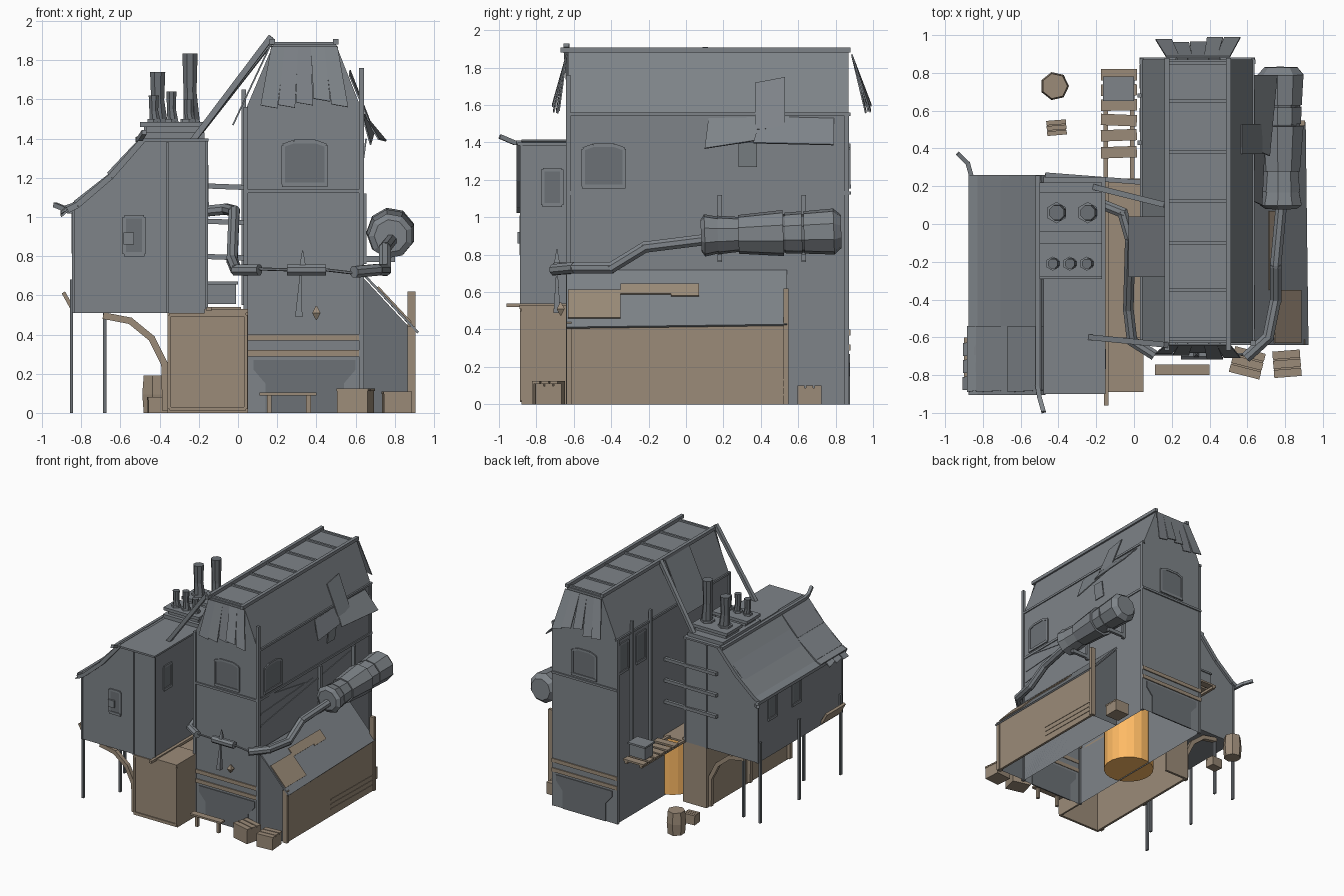
import bpy, bmesh, math, random
from mathutils import Vector as V

random.seed(4)

def material(name, rgb):
    m = bpy.data.materials.new(name)
    m.diffuse_color = (*rgb, 1)
    return m

SLATE = material("slate", (0.21, 0.23, 0.25))
DARK = material("dark_slate", (0.15, 0.165, 0.18))
BROWN = material("wood", (0.33, 0.26, 0.19))
ORANGE = material("glow", (1.0, 0.50, 0.13))

def make(name, verts, faces, mat=None):
    bm = bmesh.new()
    vs = [bm.verts.new(v) for v in verts]
    for f in faces:
        bm.faces.new([vs[i] for i in f])
    bmesh.ops.recalc_face_normals(bm, faces=bm.faces)
    me = bpy.data.meshes.new(name)
    bm.to_mesh(me)
    bm.free()
    me.materials.append(mat or SLATE)
    ob = bpy.data.objects.new(name, me)
    bpy.context.collection.objects.link(ob)
    return ob

def loft(name, a, b, mat=None, skip=()):
    """Two matching outlines joined by side faces; skip leaves sides open."""
    n = len(a)
    sides = [(i, (i + 1) % n, n + (i + 1) % n, n + i) for i in range(n) if i not in skip]
    return make(name, list(a) + list(b), sides + [tuple(range(n)), tuple(range(n, 2 * n))], mat)

def prism_y(name, prof, y0, y1, mat=None, skip=()):
    return loft(name, [(x, y0, z) for x, z in prof], [(x, y1, z) for x, z in prof], mat, skip)

def box(name, x0, x1, y0, y1, z0, z1, mat=None, turn=0):
    c = V(((x0 + x1) / 2, (y0 + y1) / 2, 0))
    hx, hy = (x1 - x0) / 2, (y1 - y0) / 2
    s, k = math.sin(turn), math.cos(turn)
    q = [c + V((x * k - y * s, x * s + y * k, 0)) for x, y in ((-hx, -hy), (hx, -hy), (hx, hy), (-hx, hy))]
    return loft(name, [p + V((0, 0, z0)) for p in q], [p + V((0, 0, z1)) for p in q], mat)

def tube(name, a, b, r0, r1=None, n=8, mat=None):
    a, b = V(a), V(b)
    r1 = r0 if r1 is None else r1
    d = (b - a).normalized()
    u = d.cross(V((0, 0, 1)) if abs(d.z) < 0.95 else V((0, 1, 0))).normalized()
    w = u.cross(d)
    ring = lambda c, r: [c + (u * math.cos(t) + w * math.sin(t)) * r
                         for t in ((i + 0.5) * 2 * math.pi / n for i in range(n))]
    return loft(name, ring(a, r0), ring(b, r1), mat)

def beam(name, a, b, w=0.03, mat=None):
    return tube(name, a, b, w * 0.707, n=4, mat=mat)

def path(name, pts, r, n=8, mat=None):
    for a, b in zip(pts, pts[1:]):
        d = (V(b) - V(a)).normalized() * r * 0.35
        tube(name, V(a) - d, V(b) + d, r, n=n, mat=mat)

def sheet(name, pts, t=0.012, mat=None):
    p = [V(q) for q in pts]
    nrm = (p[1] - p[0]).cross(p[2] - p[0]).normalized() * t
    return loft(name, p, [q + nrm for q in p], mat)

def window(name, c, out, w, h, arch=0.0):
    """Framed opening, arched on top if asked, with sill and flat pane."""
    c, out = V(c), V(out)
    s = V((0, 0, 1)).cross(out)
    at = lambda u, v: c + s * u + V((0, 0, v))
    rim = [at(*q) for q in ((-w/2, -h/2), (w/2, -h/2), (w/2, h/2 - arch))]
    if arch:
        rim += [at(w/4, h/2), at(-w/4, h/2)]
    rim.append(at(-w/2, h/2 - arch))
    loft(name + "_pane", rim, [p + out * 0.004 for p in rim], DARK)
    for a, b in zip(rim, rim[1:] + rim[:1]):
        beam(name + "_frame", a, b, 0.018)
    beam(name + "_sill", at(-w * .53, -h/2), at(w * .53, -h/2), 0.022)

# Tall tower with mansard roof, open underneath
prism_y("tower", [(.04, 0), (.04, 1.55), (.18, 1.88), (.50, 1.88), (.63, 1.55), (.63, 0)], -.63, .87, skip=(5,))
for x in (.175, .50):
    beam("ridge_trim", (x, -.67, 1.895), (x, .88, 1.895), .028)
for x in (.04, .63):
    beam("eave_trim", (x, -.64, 1.55), (x, .88, 1.55), .018)
    for y in (-.63, .86):
        beam("corner_post", (x, y, 0), (x, y, 1.76 if (x > .5 and y < 0) else 1.56), .024)
for y in (-.61, -.35, -.1, .12, .38, .65, .85):
    beam("roof_rib", (.175, y, 1.885), (.50, y, 1.885), .018)
for y in (-.632, .872):
    beam("tower_band", (.03, y, 1.13), (.64, y, 1.13), .018)
    for z in (.305, .385):
        box("wood_band", .03, .64, y - .007, y + .007, z - .016, z + .016, BROWN)
    prism_y("footing_panel", [(.14, 0), (.14, .15), (.08, .22), (.08, .27), (.60, .27), (.60, .22), (.54, .15), (.54, 0)], y - .005, y + .005, DARK)
box("side_band", .625, .638, -.63, .87, 1.12, 1.14)

# Hanging roof cloth at both gables
for sgn, y in ((-1, -.63), (1, .87)):
    for i in range(5):
        x = .205 + i * .067
        spread = (x - .34) * .35
        d = random.uniform(.05, .09) if sgn < 0 else random.uniform(.08, .12)
        low = random.uniform(1.55, 1.60)
        sheet("gable_cloth", [(x - .035, y + sgn * .012, 1.87), (x + .035, y + sgn * .012, 1.87),
                              (x + .043 + spread, y + sgn * d, low), (x - .043 + spread, y + sgn * d, low + .015)], .008)
    window("gable_window", (.34, y, 1.275), (0, sgn, 0), .22, .22, .02)
window("tower_side_window", (.63, -.44, 1.275), (1, 0, 0), .22, .22, .02)
for y in (.55, .78):
    window("tower_left_window", (.04, y, 1.38), (-1, 0, 0), .12, .24)
for y in (.43, .68):
    beam("tower_left_post", (.03, y, .55), (.03, y, 1.65), .022)

# Awning sheets and slanted boards on the walls
sheet("awning", [(.635, .12, 1.53), (.635, .55, 1.54), (.70, .55, 1.44), (.68, .10, 1.37)], .008)
sheet("awning", [(.635, .40, 1.54), (.635, .79, 1.53), (.76, .79, 1.39), (.72, .36, 1.40)], .008)
sheet("roof_patch", [(.575, .37, 1.72), (.575, .53, 1.75), (.68, .53, 1.48), (.68, .37, 1.47)], .008)
sheet("wall_patch", [(.632, .28, 1.27), (.632, .38, 1.27), (.65, .38, 1.4), (.65, .28, 1.4)], .008)
sheet("left_roof_patch", [(.165, -.28, 1.885), (-.03, -.28, 1.47), (-.03, .04, 1.47), (.165, .04, 1.885)], .008)
for a, b in (((-.6, 1.14), (0, 1.04)), ((-.6, .9), (.6, 1.08)), ((-.6, 1.0), (.1, 1.04))):
    beam("wall_board", (.629, *a), (.629, *b), .012)

# Right lean-to: wooden wall, sloping roof, patches and posts
prism_y("lean_to", [(.63, 0), (.63, .70), (.88, .43), (.88, 0)], -.62, .53, DARK, skip=(3,))
sheet("lean_to_roof", [(.63, -.64, .71), (.915, -.64, .405), (.90, .54, .42), (.63, .54, .71)], .012)
box("lean_to_wall", .875, .895, -.63, .54, 0, .43, BROWN)
for y in (-.625, .535):
    box("lean_to_post", .865, .905, y - .014, y + .014, 0, .62 if y > 0 else .44, BROWN)
for i in range(3):
    beam("wall_slat", (.894, -.04, .06 + i * .04), (.894, .52, .05 + i * .04), .01, BROWN)
slope = lambda x: .725 - (x - .63) * 1.07
for y0, y1, x0, x1 in ((-.63, -.35, .74, .88), (-.35, -.08, .71, .76), (-.08, .07, .71, .77)):
    sheet("roof_board", [(x0, y0, slope(x0)), (x1, y0, slope(x1)), (x1, y1, slope(x1)), (x0, y1, slope(x0))], .01, BROWN)

# Tank on the right wall
for y0, y1, r0, r1 in ((.08, .10, .085, .115), (.10, .17, .115, .10), (.17, .28, .105, .095), (.28, .52, .105, .125),
                       (.53, .62, .11, .115), (.63, .79, .115, .125), (.79, .83, .125, .09)):
    tube("tank", (.78, y0, .90 + y0 * .03), (.78, y1, .90 + y1 * .03), r0, r1, 9)
for y in (.53, .63):
    tube("tank_ring", (.78, y - .012, .915), (.78, y + .012, .915), .105, n=9, mat=DARK)
for y in (.18, .63):
    box("tank_bracket", .63, .80, y - .012, y + .012, .77, .80)
    box("tank_bracket_post", .63, .655, y - .012, y + .012, .76, 1.12)

# Pipe run from the house, around the front and up to the tank
path("left_pipe", [(-.16, .10, 1.03), (-.06, .06, 1.04), (-.02, -.08, 1.03), (-.03, -.45, .78), (-.01, -.62, .73), (.10, -.69, .73)], .03)
path("thin_pipe", [(.1, -.69, .735), (.26, -.69, .73), (.45, -.69, .73), (.62, -.69, .71)], .008, 6)
tube("valve_body", (.25, -.69, .73), (.45, -.69, .73), .03)
tube("valve_spike", (.33, -.69, .74), (.33, -.69, .83), .025, .003, 4)
tube("valve_weight", (.32, -.69, .71), (.31, -.69, .49), .006, .026, 4)
for z in (.475, .545):
    tube("lantern", (.40, -.67, .51), (.40, -.67, z), .03, .004, 4, BROWN)
path("right_pipe", [(.60, -.70, .72), (.71, -.60, .73), (.75, -.40, .73), (.75, -.22, .84), (.78, .10, .88)], .032)

# Raised left house
prism_y("house", [(-.84, .51), (-.16, .51), (-.16, 1.385), (-.50, 1.385), (-.84, 1.04)], -.88, .24)
sheet("house_top_roof", [(-.50, -.90, 1.385), (-.15, -.90, 1.385), (-.15, .25, 1.385), (-.50, .25, 1.385)], .015)
for (xa, za), (xb, zb) in (((-.48, 1.40), (-.65, 1.205)), ((-.65, 1.205), (-.82, 1.06)), ((-.82, 1.06), (-.87, 1.035))):
    sheet("house_slope_roof", [(xb, -.55, zb), (xa, -.55, za), (xa, .25, za), (xb, .25, zb)], .014)
    sheet("house_roof_patch", [(xb - .01, -.89, zb + .012), (xa, -.88, za + .008), (xa, -.54, za + .008), (xb - .01, -.54, zb + .012)], .012)
    for y in (-.89, .245):
        beam("gable_board", (xa, y, za), (xb, y, zb), .03)
for y in (-.84, -.75, -.66):
    sheet("loose_shingle", [(-.90, y - .04, .98 + random.random() * .06), (-.80, y - .03, 1.09), (-.80, y + .04, 1.09), (-.90, y + .03, 1.0)], .01)
path("eave_beam", [(-.86, -.86, 1.03), (-.86, .25, 1.03), (-.88, .32, 1.04), (-.93, .37, 1.06)], .017, 4)
path("top_beam", [(-.51, .25, 1.395), (-.51, -.86, 1.395), (-.50, -.92, 1.40), (-.48, -.99, 1.43)], .017, 4)
for x, z in ((-.84, 1.04), (-.36, 1.38), (-.16, 1.4)):
    for y in (-.881, .241):
        beam("house_post", (x, y, .51), (x, y, z), .014)
window("house_front_window", (-.53, -.88, .905), (0, -1, 0), .10, .19)
box("shutter", -.585, -.53, -.90, -.885, .86, .92)
window("house_right_window", (-.16, -.715, 1.16), (1, 0, 0), .10, .19)
for y in (.05, -.27):
    window("house_left_window", (-.84, y, .93), (-1, 0, 0), .11, .21)

# Chimney deck and stacks
for x0, x1, y0, y1, z0, z1 in ((-.50, -.17, -.29, .22, 1.39, 1.43), (-.47, -.19, -.26, -.12, 1.43, 1.46), (-.48, -.19, -.02, .15, 1.43, 1.46),
                               (-.50, -.17, -.28, -.10, 1.46, 1.485), (-.50, -.17, -.04, .17, 1.46, 1.485)):
    box("chimney_deck", x0, x1, y0, y1, z0, z1)
for x, y, r, top in ((-.41, .06, .042, 1.74), (-.245, .06, .042, 1.835), (-.43, -.21, .028, 1.62), (-.34, -.21, .028, 1.64), (-.25, -.21, .028, 1.60)):
    mid = 1.48 + (top - 1.48) * .45
    tube("chimney_foot", (x, y, 1.48), (x, y, 1.50), r * 1.35, n=6)
    tube("chimney_lower", (x + .008, y, 1.48), (x, y, mid), r * 1.1, r * .85, 8, DARK)
    tube("chimney_upper", (x, y, mid - .01), (x, y, top), r * .85, r, 8, DARK)

# Braces joining house and tower
beam("roof_brace", (-.23, -.60, 1.39), (.17, -.64, 1.92), .03)
beam("roof_brace", (-.23, .20, 1.39), (.17, .10, 1.90), .03)
for z in (1.16, .98, .80):
    beam("cross_bar", (-.47, .26, z + .01), (.05, .22, z - .01), .026)

# Stilts and curved brackets under the house
for x, y in ((-.85, -.85), (-.85, -.3), (-.85, .22), (-.68, -.6), (-.68, .2)):
    box("stilt", x - .008, x + .008, y - .012, y + .012, 0, .68 if x < -.8 else .52, DARK)
for y in (-.85, -.32, .2):
    path("curved_bracket", [(-.68, y, .495), (-.55, y, .47), (-.44, y, .38), (-.375, y, .25), (-.37, y, .02)], .024, 4, BROWN)
sheet("eave_plank", [(-.90, -.85, .61), (-.85, -.85, .52), (-.85, -.6, .52), (-.90, -.6, .61)], .02, BROWN)

# Wooden base, open below and partly open at the back
for w in ((-.36, .05, -.88, -.86, 0, .51), (-.36, -.34, -.86, .24, 0, .51), (.035, .05, -.86, -.63, 0, .51),
          (-.36, -.14, .22, .24, 0, .51), (-.36, .04, -.86, .24, .495, .51)):
    box("base_wall", *w, BROWN)
fr = [(-.35, .02), (.04, .02), (.04, .50), (-.35, .50)]
for (xa, za), (xb, zb) in zip(fr, fr[1:] + fr[:1]):
    beam("base_trim", (xa, -.879, za), (xb, -.879, zb), .018, BROWN)
box("base_ledge", -.17, .05, -.89, -.60, .51, .53, BROWN)
box("ledge_plank", -.16, -.135, -.96, .24, .52, .54, BROWN)
tube("glowing_boiler", (.09, .04, .01), (.09, .04, .50), .20, n=20, mat=ORANGE)

# Rear plank walkway with a metal box
for y in (.38, .47, .55, .63, .71, .79):
    box("walk_plank", -.175, .015, y - .03, y + .03, .525, .54, BROWN, random.uniform(-.05, .05))
for x in (-.15, -.01):
    box("walk_rail", x - .012, x + .012, .24, .82, .505, .525, BROWN)
box("metal_box", -.155, -.01, .66, .77, .555, .66)
box("metal_box_lid", -.165, 0, .65, .78, .655, .67)

# Barrel, crates and front bench
tube("barrel_low", (-.42, .73, 0), (-.42, .73, .095), .068, .076, 7, BROWN)
tube("barrel_high", (-.42, .73, .095), (-.42, .73, .19), .076, .068, 7, BROWN)
for x, y, w, d, h, t in ((.60, -.735, .16, .14, .125, -.25), (.81, -.74, .14, .14, .11, .08), (-.41, .51, .10, .08, .08, .08), (.73, .66, .13, .13, .10, 0)):
    box("crate", x - w/2, x + w/2, y - d/2, y + d/2, 0, h - .012, BROWN, t)
    for s in (-1, 0, 1):
        xx, yy = x - math.sin(t) * s * d * .35, y + math.cos(t) * s * d * .35
        box("crate_slat", xx - w * .52, xx + w * .52, yy - d * .15, yy + d * .15, h - .014, h, BROWN, t)
box("bench", .11, .40, -.80, -.745, .09, .105, BROWN)
for x in (.16, .36):
    box("bench_leg", x - .012, x + .012, -.785, -.76, 0, .09, BROWN)
